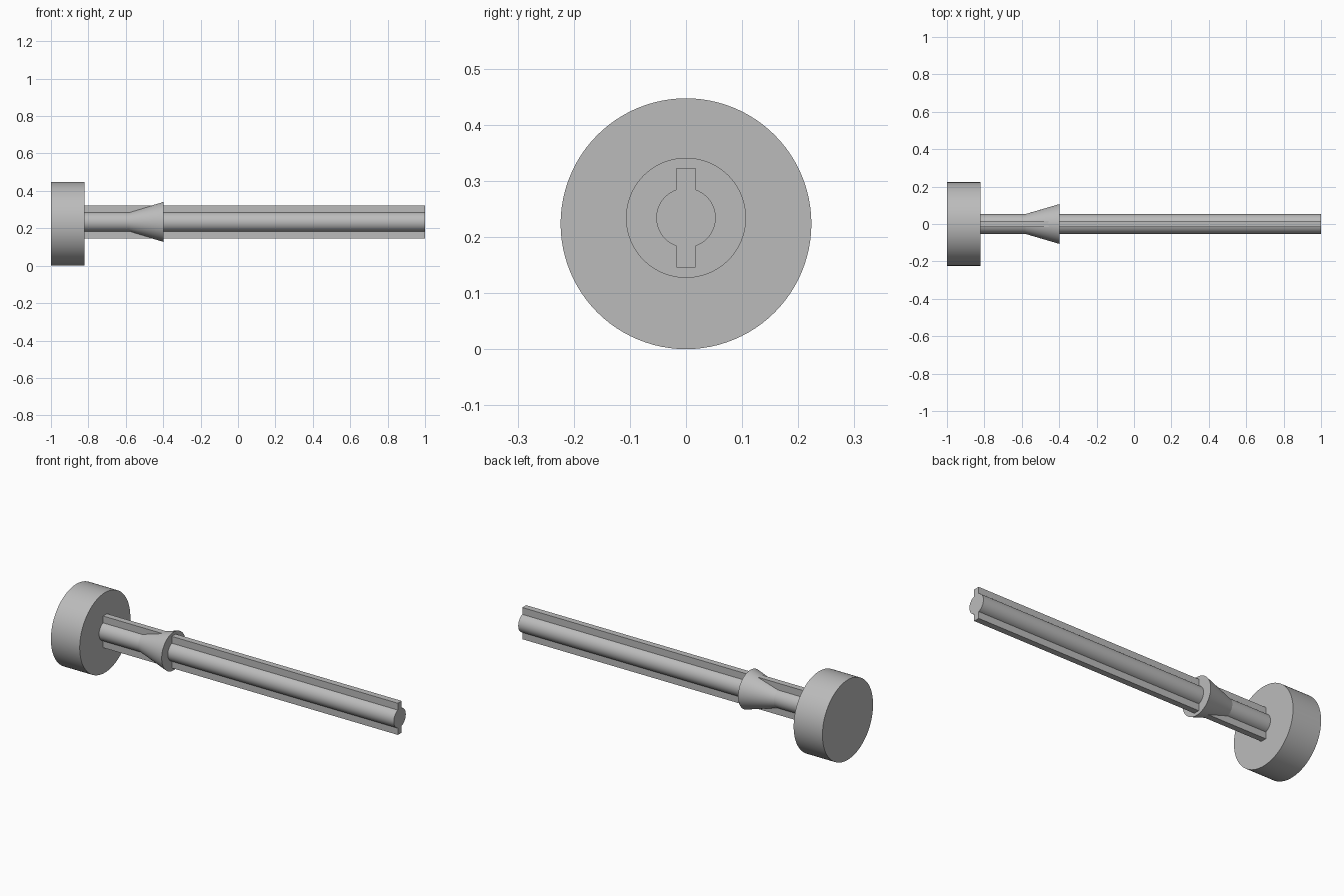
import bpy, bmesh, math
from mathutils import Matrix, Vector

cube = bpy.data.objects.get("Cube")
if cube:
    bpy.data.objects.remove(cube, do_unlink=True)

grey = bpy.data.materials.new("plain grey")
grey.use_nodes = True
colour = (0.5, 0.5, 0.5, 1)
grey.diffuse_color = colour
grey.node_tree.nodes["Principled BSDF"].inputs["Base Color"].default_value = colour

AXIS_Z = 0.234      # height of the shaft's centre line
SHAFT_R = 0.053


def finish(name, bm):
    bmesh.ops.recalc_face_normals(bm, faces=bm.faces)
    mesh = bpy.data.meshes.new(name)
    bm.to_mesh(mesh)
    bm.free()
    obj = bpy.data.objects.new(name, mesh)
    mesh.materials.append(grey)
    bpy.context.collection.objects.link(obj)
    bpy.ops.object.select_all(action="DESELECT")
    obj.select_set(True)
    bpy.context.view_layer.objects.active = obj
    bpy.ops.object.shade_smooth_by_angle(angle=math.radians(30))
    return obj


def round_part(name, x0, x1, r0, r1, z):
    """Cylinder or cone lying along x."""
    bm = bmesh.new()
    place = Matrix.Translation(((x0 + x1) / 2, 0, z)) @ Matrix.Rotation(math.pi / 2, 4, "Y")
    bmesh.ops.create_cone(bm, cap_ends=True, segments=96, radius1=r0, radius2=r1,
                          depth=x1 - x0, matrix=place)
    return finish(name, bm)


def keyed_shaft(name, x0, x1, half_width, half_height, steps=24):
    """Round bar with a fin above and below, swept along x."""
    start = math.acos(half_width / SHAFT_R)
    side = [(half_width, half_height)]
    for i in range(steps + 1):
        a = start - 2 * start * i / steps
        side.append((SHAFT_R * math.cos(a), SHAFT_R * math.sin(a)))
    side.append((half_width, -half_height))
    outline = side + [(-y, -z) for y, z in side]
    bm = bmesh.new()
    end = bm.faces.new([bm.verts.new((x0, y, AXIS_Z + z)) for y, z in outline])
    swept = bmesh.ops.extrude_face_region(bm, geom=[end], use_keep_orig=True)
    moved = [v for v in swept["geom"] if isinstance(v, bmesh.types.BMVert)]
    bmesh.ops.translate(bm, verts=moved, vec=Vector((x1 - x0, 0, 0)))
    return finish(name, bm)


# Thick disc at the left end, flared collar, and finned shaft
round_part("head_disc", -1.0, -0.822, 0.2235, 0.2235, 0.2235)
round_part("flared_collar", -0.58, -0.397, SHAFT_R, 0.107, AXIS_Z)
keyed_shaft("finned_shaft", -0.825, 1.0, 0.017, 0.0885)
